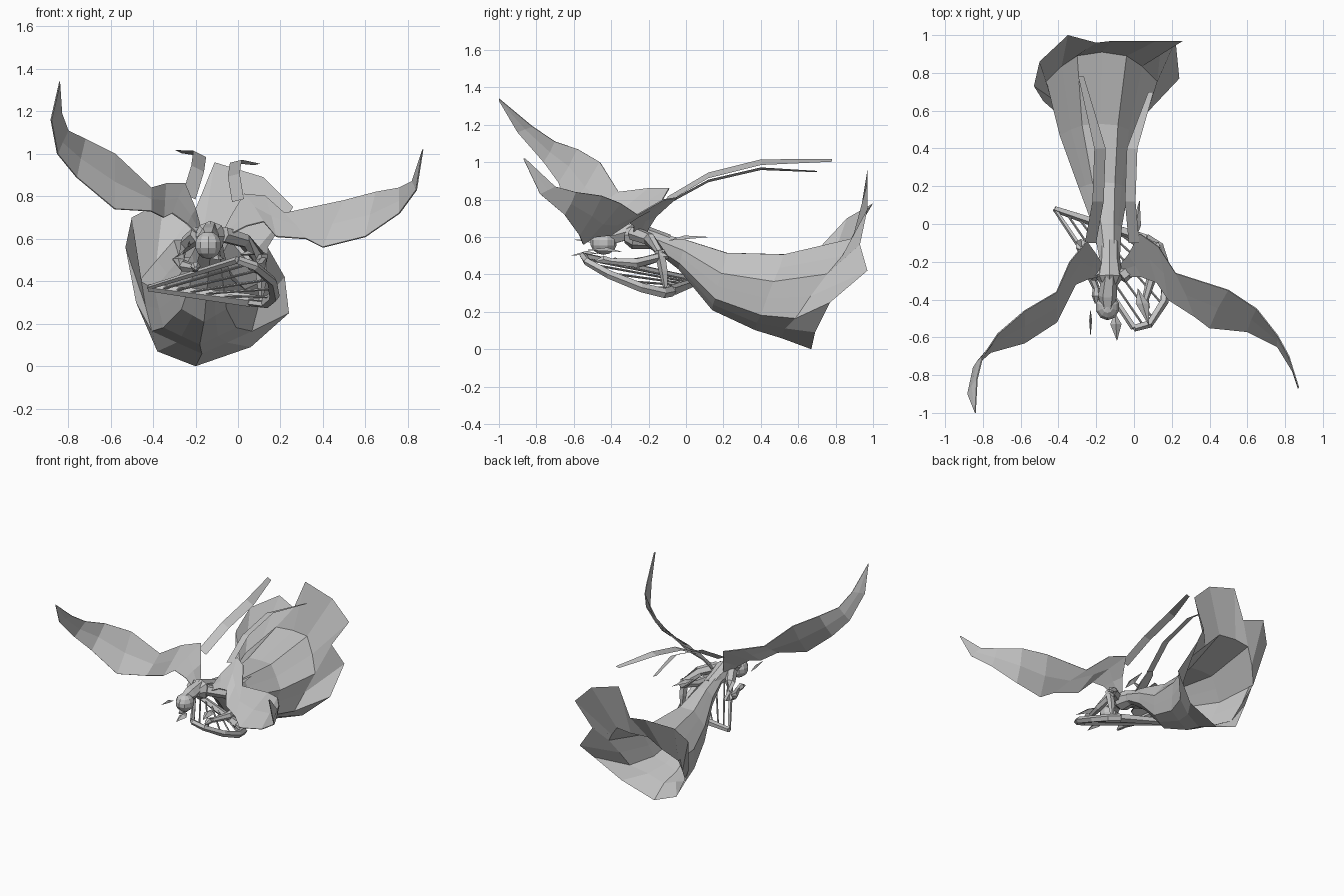
import bpy
from math import sin, cos, pi
from mathutils import Vector

default_cube = bpy.data.objects.get("Cube")
if default_cube:
    bpy.data.objects.remove(default_cube, do_unlink=True)

stone = bpy.data.materials.new("pale stone grey")
stone.use_nodes = True
stone_colour = (0.55, 0.55, 0.55, 1)
stone.diffuse_color = stone_colour
stone.node_tree.nodes["Principled BSDF"].inputs["Base Color"].default_value = stone_colour


def make_object(name, verts, faces):
    """Create a flat-shaded mesh object in the stone material."""
    mesh = bpy.data.meshes.new(name)
    mesh.from_pydata([tuple(v) for v in verts], [], faces)
    mesh.materials.append(stone)
    obj = bpy.data.objects.new(name, mesh)
    bpy.context.collection.objects.link(obj)
    return obj


def loft(name, rows, closed=True, capped=False):
    """Skin neighbouring rows of points that all have the same length."""
    count = len(rows[0])
    verts = [point for row in rows for point in row]
    faces = []
    for r in range(len(rows) - 1):
        for i in range(count if closed else count - 1):
            j = (i + 1) % count
            faces.append((r * count + i, r * count + j,
                          (r + 1) * count + j, (r + 1) * count + i))
    if capped:
        faces.append(tuple(reversed(range(count))))
        faces.append(tuple(range(len(verts) - count, len(verts))))
    return make_object(name, verts, faces)


def tube(name, path, radii, sides=6):
    """Sweep a polygon of changing radius along a path."""
    path = [Vector(p) for p in path]
    rows = []
    for i, point in enumerate(path):
        tangent = (path[min(i + 1, len(path) - 1)] - path[max(i - 1, 0)]).normalized()
        helper = Vector((0, 0, 1)) if abs(tangent.z) < 0.9 else Vector((1, 0, 0))
        across = tangent.cross(helper).normalized()
        upward = across.cross(tangent)
        rows.append([point + radii[i] * (across * cos(2 * pi * k / sides)
                                         + upward * sin(2 * pi * k / sides))
                     for k in range(sides)])
    return loft(name, rows, capped=True)


def ribbon(name, path, half_width, tilt):
    """Flat trailing strip, narrowing at its far end."""
    rows = []
    for i, point in enumerate(path):
        width = half_width * (0.5 if i == len(path) - 1 else 1)
        offset = Vector((width, 0, width * tilt))
        rows.append([Vector(point) - offset, Vector(point) + offset])
    return loft(name, rows, closed=False)


def wing(name, leading, trailing):
    """Slightly cambered feather sheet between a leading and a trailing edge."""
    rows = []
    for front, back in zip(leading, trailing):
        front, back = Vector(front), Vector(back)
        camber = Vector((0, 0.05, 0.03)) * (front - back).length
        rows.append([front, front.lerp(back, 0.45) + camber, back])
    obj = loft(name, rows, closed=False)
    thickness = obj.modifiers.new("thickness", "SOLIDIFY")
    thickness.thickness = 0.006
    thickness.offset = 0


# Wings, each from its root to its tip
wing("left_wing",
     [(-.06, -.28, .61), (.04, -.28, .66), (.12, -.31, .68), (.18, -.4, .61),
      (.32, -.49, .6), (.4, -.55, .56), (.6, -.57, .61), (.76, -.65, .72),
      (.84, -.78, .83), (.87, -.87, 1.02)],
     [(-.07, -.21, .63), (-.03, -.16, .71), (.03, -.05, .81), (.13, -.12, .8),
      (.22, -.26, .72), (.5, -.35, .78), (.65, -.45, .82), (.76, -.59, .84),
      (.82, -.7, .87), (.87, -.86, 1.02)])
wing("right_wing",
     [(-.18, -.28, .61), (-.24, -.29, .67), (-.31, -.32, .72), (-.35, -.4, .7),
      (-.41, -.52, .73), (-.58, -.63, .74), (-.76, -.68, .89), (-.85, -.76, 1),
      (-.88, -.9, 1.16), (-.84, -1, 1.33)],
     [(-.17, -.21, .63), (-.2, -.16, .74), (-.25, -.09, .86), (-.34, -.2, .86),
      (-.41, -.36, .84), (-.58, -.46, 1), (-.72, -.58, 1.07), (-.8, -.7, 1.11),
      (-.83, -.82, 1.19), (-.84, -1, 1.34)])

# Long ribbons streaming back from the wing roots
ribbon("left_ribbon", [(0, -.1, .78), (-.02, .12, .9), (-.01, .4, .965), (.09, .7, .95)], .028, .25)
ribbon("right_ribbon", [(-.23, -.1, .8), (-.19, .12, .93), (-.18, .4, 1), (-.28, .78, 1.01)], .03, -.5)

# Gown: growing oval rings that lean back, ending in a billowing hem
# whose top is an upright flap with a notch on each side
hem = [(-.11, .97, .96), (.12, .97, .89), (.26, .97, .75), (.14, .93, .56),
       (.22, .97, .42), (.24, .77, .25), (.06, .69, .09), (-.2, .67, 0),
       (-.38, .66, .07), (-.48, .65, .3), (-.53, .73, .56), (-.5, .86, .7),
       (-.35, 1, .78), (-.2, .96, .74)]


def gown_ring(x, y, z, wide, tall, lean):
    ring = []
    for k in range(len(hem)):
        angle = 2 * pi * k / len(hem)
        pleat = 0.94 if k % 2 == 0 else 1.04
        ring.append((x + wide * pleat * sin(angle), y + lean * cos(angle),
                     z + tall * pleat * cos(angle)))
    return ring


loft("gown", [gown_ring(-.13, -.17, .58, .055, .05, 0),
              gown_ring(-.14, -.02, .51, .075, .08, .02),
              gown_ring(-.16, .18, .37, .13, .155, .04),
              gown_ring(-.18, .45, .315, .21, .205, .08),
              gown_ring(-.17, .71, .34, .29, .27, .2), hem])

# Torso, neck and head
tube("torso", [(-.13, -.1, .56), (-.13, -.18, .59), (-.13, -.28, .61), (-.13, -.33, .61)],
     [.055, .055, .075, .04], 8)
tube("neck", [(-.13, -.32, .61), (-.14, -.39, .59)], [.03, .03])
bpy.ops.mesh.primitive_uv_sphere_add(segments=10, ring_count=7, radius=.065,
                                     location=(-.14, -.44, .57))
head = bpy.context.object
head.name = "head"
head.scale = (1, 1.1, 1)
head.data.materials.append(stone)
tube("hair", [(-.14, -.46, .6), (-.14, -.38, .61), (-.13, -.27, .64), (-.13, -.12, .61)],
     [.03, .05, .04, .012])

# Arms with hanging sleeves and simple hands
arms = {
    "left": [(-.07, -.28, .62), (.03, -.2, .59), (.11, -.12, .5), (.1, -.26, .46), (.06, -.4, .47)],
    "right": [(-.19, -.28, .62), (-.24, -.19, .58), (-.28, -.11, .5), (-.25, -.22, .47), (-.2, -.34, .46)],
}
for side, path in arms.items():
    tube(side + "_arm", path, [.04, .035, .032, .028, .018])
    hand = Vector(path[-1])
    tube(side + "_hand", [hand, hand + Vector((0, -.04, .01)), hand + Vector((0, -.08, 0))],
         [.018, .024, .008])
# Only the left sleeve hangs down beside the harp
elbow = Vector(arms["left"][2])
tube("left_sleeve", [elbow + Vector((0, -.02, .03)), elbow + Vector((0, 0, -.08)),
                     elbow + Vector((0, .01, -.17))], [.03, .026, .012], 5)

# Harp: straight soundbox, pillar and curved neck in one tilted plane
harp_tail, harp_top, harp_foot = Vector((-.42, .08, .37)), Vector((0, -.55, .5)), Vector((.06, -.08, .31))
curve = [harp_top, Vector((.08, -.53, .47)), Vector((.16, -.41, .4)),
         Vector((.17, -.24, .33)), Vector((.13, -.12, .3)), harp_foot]
tube("harp_pillar", [harp_tail, harp_top], [.012, .018], 5)
tube("harp_soundbox", [harp_tail, harp_tail.lerp(harp_foot, .5), harp_foot], [.018, .026, .032], 5)
tube("harp_neck", curve, [.02, .022, .024, .026, .028, .03], 5)
string_count = 7
for n in range(1, string_count + 1):
    place = n / (string_count + 1)
    start = harp_tail.lerp(harp_foot, place)
    step = place * (len(curve) - 1)
    index = int(step)
    end = curve[index].lerp(curve[index + 1], step - index)
    tube("harp_string_%d" % n, [start, end], [.006, .006], 4)

# Pointed cloth and leaf ends
for name, root, tip, width in [
        ("front_leaf", (-.1, -.47, .51), (-.09, -.62, .5), .03),
        ("side_leaf", (-.23, -.45, .56), (-.23, -.6, .585), .008),
        ("sleeve_leaf", (.02, -.34, .52), (.08, -.54, .53), .035),
        ("sash_leaf", (0, -.1, .58), (.03, .13, .6), .025)]:
    root, tip = Vector(root), Vector(tip)
    middle = root.lerp(tip, .4)
    make_object(name, [root, middle + Vector((width, 0, 0)), tip,
                       middle - Vector((width, 0, 0)), middle + Vector((0, 0, .02))],
                [(0, 1, 4), (1, 2, 4), (2, 3, 4), (3, 0, 4)])
